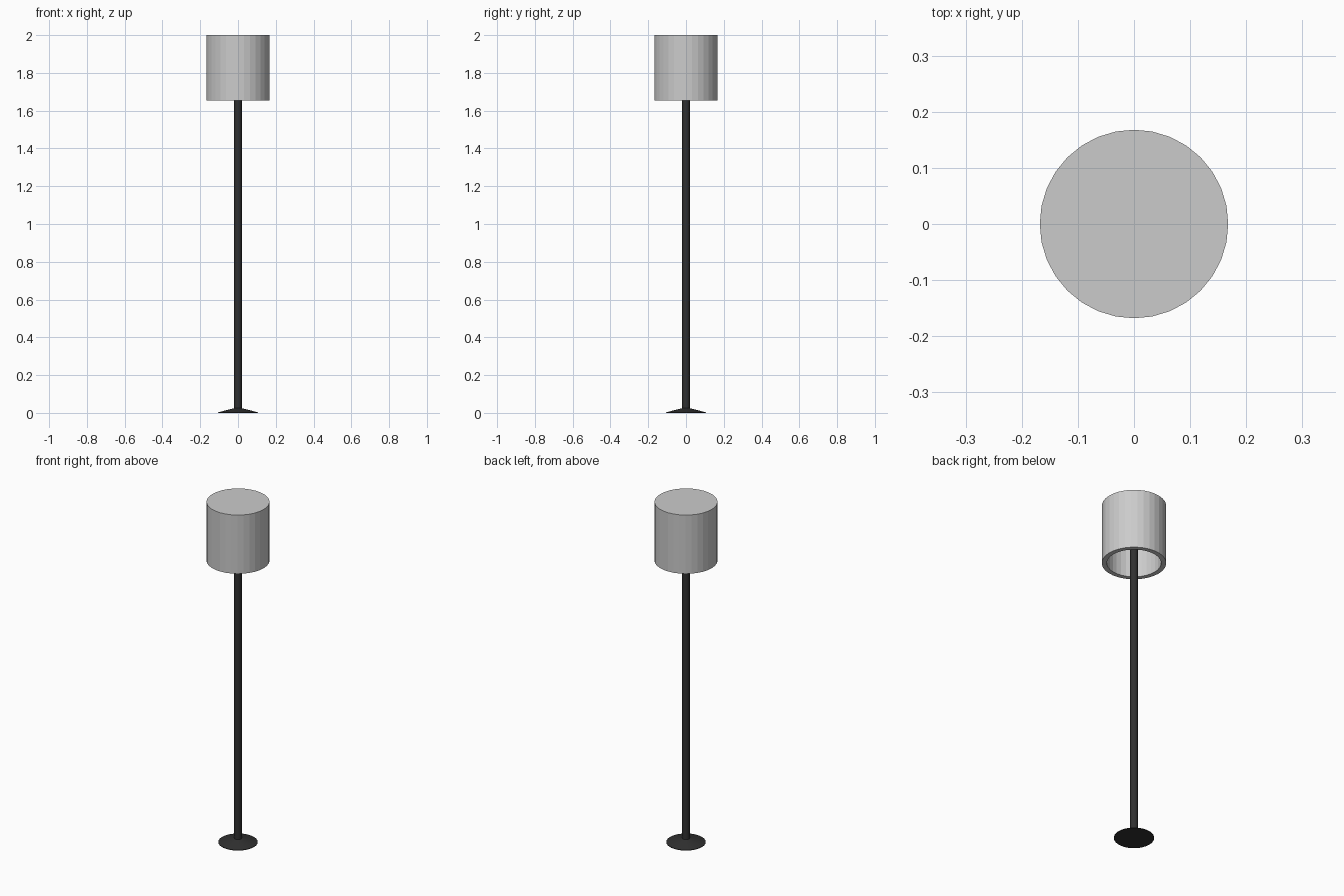
import bpy, bmesh, math

if "Cube" in bpy.data.objects:
    bpy.data.objects.remove(bpy.data.objects["Cube"])

SIDES = 32

dark = bpy.data.materials.new("dark_metal")
dark.diffuse_color = (0.03, 0.03, 0.03, 1)
dark.use_nodes = True
dark.node_tree.nodes["Principled BSDF"].inputs["Base Color"].default_value = dark.diffuse_color


def lathe(name, profile, mat=None):
    """Revolve (radius, z) points around z; radius 0 makes a pole point."""
    bm = bmesh.new()
    verts = [bm.verts.new((r, 0, z)) for r, z in profile]
    edges = [bm.edges.new(pair) for pair in zip(verts, verts[1:])]
    bmesh.ops.spin(bm, geom=verts + edges, axis=(0, 0, 1), cent=(0, 0, 0),
                   angle=2 * math.pi, steps=SIDES, use_duplicate=False)
    bmesh.ops.remove_doubles(bm, verts=bm.verts, dist=1e-5)
    bmesh.ops.recalc_face_normals(bm, faces=bm.faces)
    mesh = bpy.data.meshes.new(name)
    bm.to_mesh(mesh)
    bm.free()
    if mat:
        mesh.materials.append(mat)
    obj = bpy.data.objects.new(name, mesh)
    bpy.context.collection.objects.link(obj)
    return obj


# Shallow conical foot
lathe("base", [(0, 0), (0.105, 0), (0.105, 0.003), (0.02, 0.025), (0, 0.025)], dark)

# Upright pole, running up inside the shade
lathe("pole", [(0, 0.015), (0.02, 0.015), (0.02, 1.975), (0, 1.975)], dark)

# Drum shade: closed top, thick wall, open underneath
lathe("shade", [(0, 2.0), (0.168, 2.0), (0.168, 1.655),
                (0.142, 1.655), (0.142, 1.975), (0, 1.975)])
